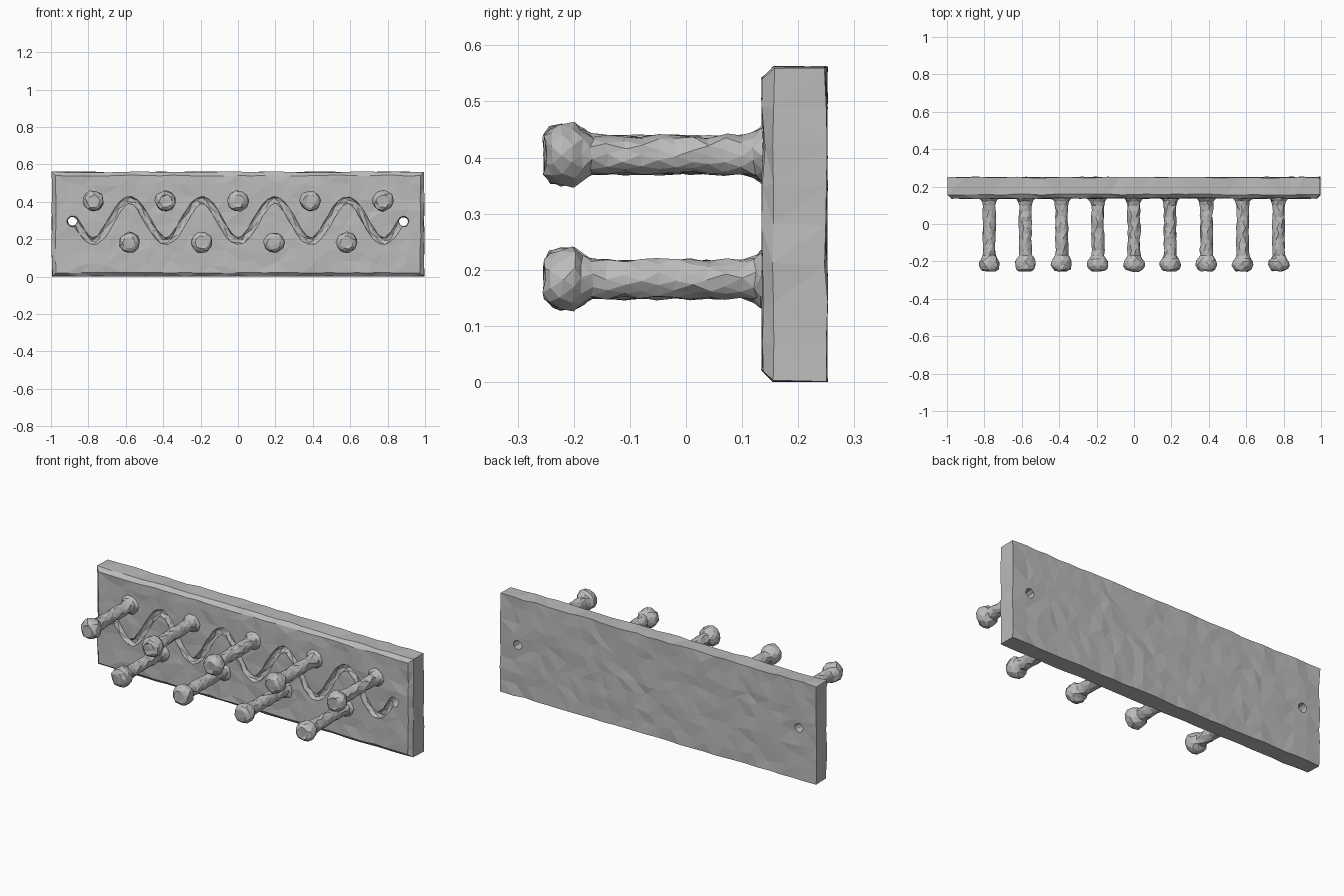
import bpy, bmesh, math, random
from mathutils import Vector

random.seed(4)
cube = bpy.data.objects.get("Cube")
if cube:
    bpy.data.objects.remove(cube, do_unlink=True)

grey = bpy.data.materials.new("stone_grey")
grey.use_nodes = True
grey.diffuse_color = (0.5, 0.5, 0.5, 1)
grey.node_tree.nodes["Principled BSDF"].inputs["Base Color"].default_value = (0.5, 0.5, 0.5, 1)


def rough(amount):
    return Vector([random.uniform(-amount, amount) for _ in range(3)])


def make_object(name, bm):
    bmesh.ops.recalc_face_normals(bm, faces=bm.faces)
    bmesh.ops.triangulate(bm, faces=bm.faces)
    mesh = bpy.data.meshes.new(name)
    bm.to_mesh(mesh)
    bm.free()
    mesh.materials.append(grey)
    obj = bpy.data.objects.new(name, mesh)
    bpy.context.collection.objects.link(obj)
    return obj


def tube(name, path, radii, sides, jitter):
    """Closed tube following a path that lies roughly across the vertical or depth axis."""
    bm = bmesh.new()
    rings = []
    for i, (p, r) in enumerate(zip(path, radii)):
        tangent = (path[min(i + 1, len(path) - 1)] - path[max(i - 1, 0)]).normalized()
        side = Vector((0, 1, 0)) if abs(tangent.y) < 0.5 else Vector((1, 0, 0))
        other = tangent.cross(side)
        ring = []
        for k in range(sides):
            a = 2 * math.pi * (k + 0.5 * (i % 2) * (jitter > 0)) / sides
            ring.append(bm.verts.new(p + (side * math.cos(a) + other * math.sin(a)) * r + rough(jitter)))
        rings.append(ring)
    for a, b in zip(rings, rings[1:]):
        for k in range(sides):
            n = (k + 1) % sides
            bm.faces.new((a[k], a[n], b[n], b[k]))
    bm.faces.new(rings[0])
    bm.faces.new(rings[-1])
    return make_object(name, bm)


# Board with chamfered front edges and a slightly uneven surface
FRONT, BACK, TOP = 0.138, 0.25, 0.56
bm = bmesh.new()
bmesh.ops.create_cube(bm, size=1)
for v in bm.verts:
    v.co = Vector((v.co.x * 1.99, v.co.y * (BACK - FRONT) + (FRONT + BACK) / 2, (v.co.z + 0.5) * TOP))
front_edges = [e for e in bm.edges if all(v.co.y < FRONT + 0.01 for v in e.verts)]
bmesh.ops.bevel(bm, geom=front_edges, offset=0.02, segments=1, affect='EDGES')
for axis, cuts in ((Vector((1, 0, 0)), [-0.91 + 0.07 * i for i in range(27)]),
                   (Vector((0, 0, 1)), [0.07 * i for i in range(1, 8)])):
    for c in cuts:
        bmesh.ops.bisect_plane(bm, geom=bm.verts[:] + bm.edges[:] + bm.faces[:],
                               plane_co=axis * c, plane_no=axis)
for v in bm.verts:
    inner = abs(v.co.x) < 0.95 and 0.05 < v.co.z < TOP - 0.05
    shift = rough(0.02) if inner else rough(0.003)
    shift.y = random.uniform(-0.004, 0.003)
    v.co += shift
    v.co.z = max(v.co.z, 0)
board = make_object("board", bm)

# Carved wave and the two mounting holes
wave = []
for i in range(75):
    x = -0.88 + 1.76 * i / 74
    wave.append(Vector((x, FRONT, 0.3 + 0.11 * math.cos(2 * math.pi * (x + 0.58) / 0.388))))
cutters = [tube("wave_cutter", wave, [0.02] * len(wave), 6, 0.002)]
for x in (-0.885, 0.885):
    ys = (0.1, 0.16, 0.21, 0.3)
    cutters.append(tube("hole_cutter", [Vector((x, y, 0.295)) for y in ys],
                        (0.034, 0.026, 0.024, 0.028), 9, 0.002))
bpy.context.view_layer.objects.active = board
for cutter in cutters:
    cutter.hide_render = True
    mod = board.modifiers.new("carve", 'BOOLEAN')
    mod.operation = 'DIFFERENCE'
    mod.solver = 'EXACT'
    mod.object = cutter
    bpy.ops.object.modifier_apply(modifier=mod.name)
    bpy.data.objects.remove(cutter, do_unlink=True)

# Roughly hewn pegs with knob heads, in two staggered rows
knob = [(-0.252, 0.034), (-0.241, 0.049), (-0.222, 0.056), (-0.2, 0.055), (-0.185, 0.046), (-0.168, 0.035)]
shaft = [(-0.14 + 0.03 * i, 0.034) for i in range(9)]
root = [(0.122, 0.04), (0.136, 0.051), (0.15, 0.053)]
profile = knob + shaft + root


def peg(name, x, z):
    tube(name, [Vector((x, y, z)) for y, r in profile], [r for y, r in profile], 10, 0.004)


for i in range(5):
    peg("upper_peg", (i - 2) * 0.387, 0.405)
for i in range(4):
    peg("lower_peg", (i - 1.5) * 0.387, 0.183)
